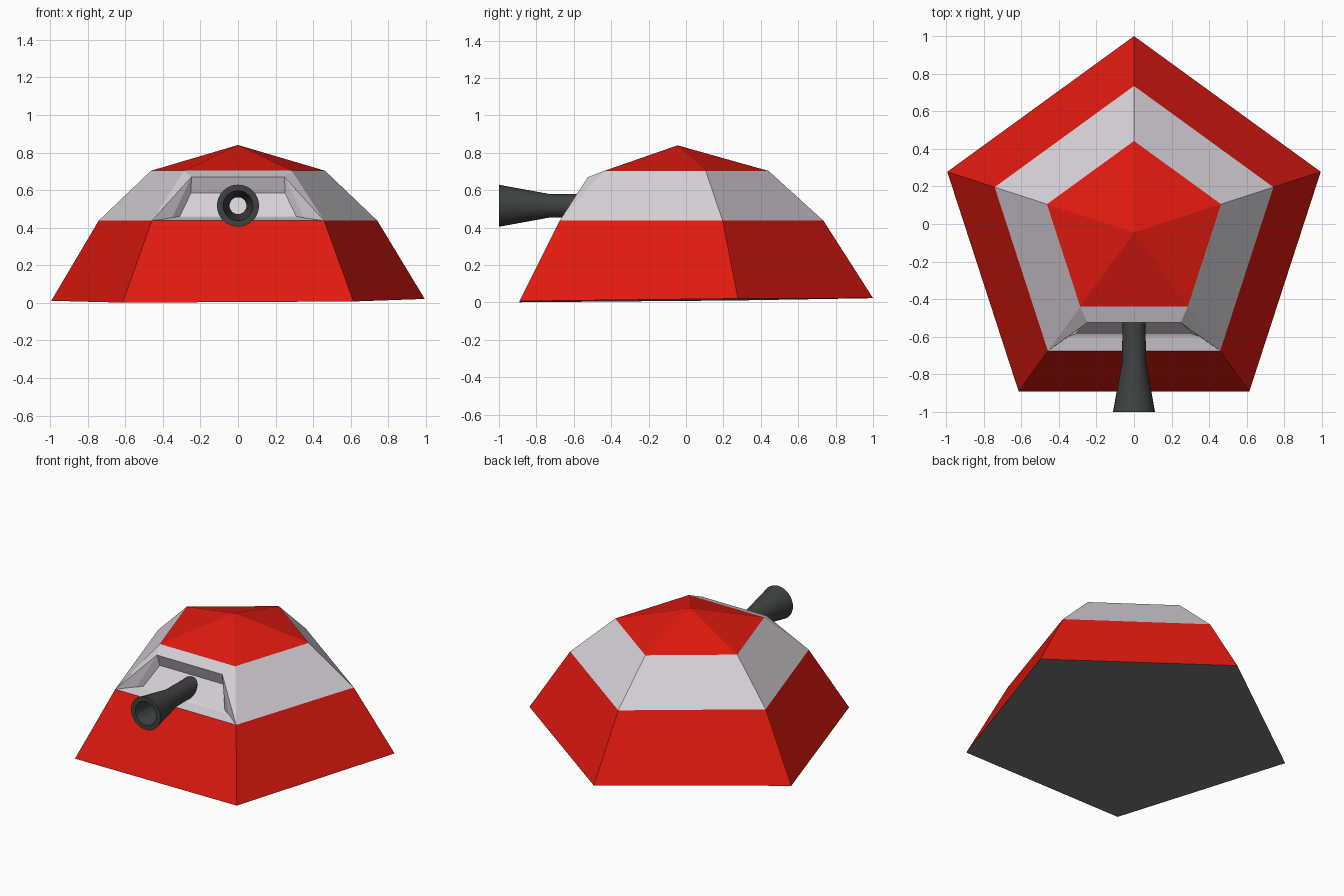
import bpy, bmesh
from math import sin, cos, pi, radians

if "Cube" in bpy.data.objects:
    bpy.data.objects.remove(bpy.data.objects["Cube"])

CY = -0.045  # y of the pentagon axis


def material(name, rgb):
    m = bpy.data.materials.new(name)
    m.diffuse_color = (*rgb, 1)
    m.use_nodes = True
    m.node_tree.nodes["Principled BSDF"].inputs["Base Color"].default_value = m.diffuse_color
    return m


RED = material("red", (0.75, 0.01, 0.005))
WHITE = material("white", (0.68, 0.64, 0.69))
DARK = material("gunmetal", (0.05, 0.055, 0.055))
GREY = material("underside_grey", (0.2, 0.19, 0.2))


def make(name, verts, faces, mat, fix=False):
    me = bpy.data.meshes.new(name)
    me.from_pydata(verts, [], faces)
    if fix:
        bm = bmesh.new()
        bm.from_mesh(me)
        bmesh.ops.recalc_face_normals(bm, faces=bm.faces)
        bm.to_mesh(me)
        bm.free()
    me.materials.append(mat)
    ob = bpy.data.objects.new(name, me)
    bpy.context.collection.objects.link(ob)
    return ob


def ring(r, z, tilt=0):
    # pentagon with one corner at the back, counter-clockwise from above
    pts = []
    for i in range(5):
        a = pi / 2 + i * 2 * pi / 5
        x, y = r * cos(a), CY + r * sin(a)
        pts.append((x, y, z + tilt * (y + x / 2)))
    return pts


def band(name, lower, upper, mat, skip=()):
    faces = [(i, (i + 1) % 5, 5 + (i + 1) % 5, 5 + i)
             for i in range(5) if i not in skip]
    return make(name, lower + upper, faces, mat)


base, middle, top = ring(1.045, 0.013, 0.01), ring(0.78, 0.437), ring(0.487, 0.703)

# Stacked pentagonal shell
band("lower_wall", base, middle, RED)
band("upper_wall", middle, top, WHITE, skip=(2,))
make("roof", top + [(0, CY, 0.84)], [(i, (i + 1) % 5, 5) for i in range(5)], RED)
make("underside", base, [(4, 3, 2, 1, 0)], GREY)

# Hooded gun opening: half-profile points on +x, mirrored to -x
half = [top[3], middle[3],
        (0.248, -0.525, 0.67),    # hood corner
        (0.35, -0.60, 0.453),     # sill corner
        (0.25, -0.49, 0.585),     # back panel top
        (0.31, -0.585, 0.46)]     # back panel bottom
verts = half + [(-x, y, z) for x, y, z in half]
faces = [(6, 8, 2, 0), (7, 1, 3, 9), (8, 10, 4, 2), (10, 11, 5, 4), (9, 3, 5, 11)]
for f in [(0, 2, 1), (1, 2, 3), (2, 4, 5, 3)]:
    faces += [f, tuple(i + 6 for i in reversed(f))]
make("gun_opening", verts, faces, WHITE)

# Hollow flared barrel, lathed about the y axis
profile = [(0.045, -0.50), (0.062, -0.50), (0.063, -0.73), (0.112, -1.0),
           (0.08, -1.0), (0.045, -0.80)]
N, P = 32, len(profile)
verts = [(r * cos(2 * pi * k / N), y, 0.517 + r * sin(2 * pi * k / N))
         for k in range(N) for r, y in profile]
faces = [(k * P + j, k * P + (j + 1) % P,
          (k + 1) % N * P + (j + 1) % P, (k + 1) % N * P + j)
         for k in range(N) for j in range(P)]
barrel = make("barrel", verts, faces, DARK, fix=True)
bpy.context.view_layer.objects.active = barrel
barrel.select_set(True)
bpy.ops.object.shade_smooth_by_angle(angle=radians(30))
